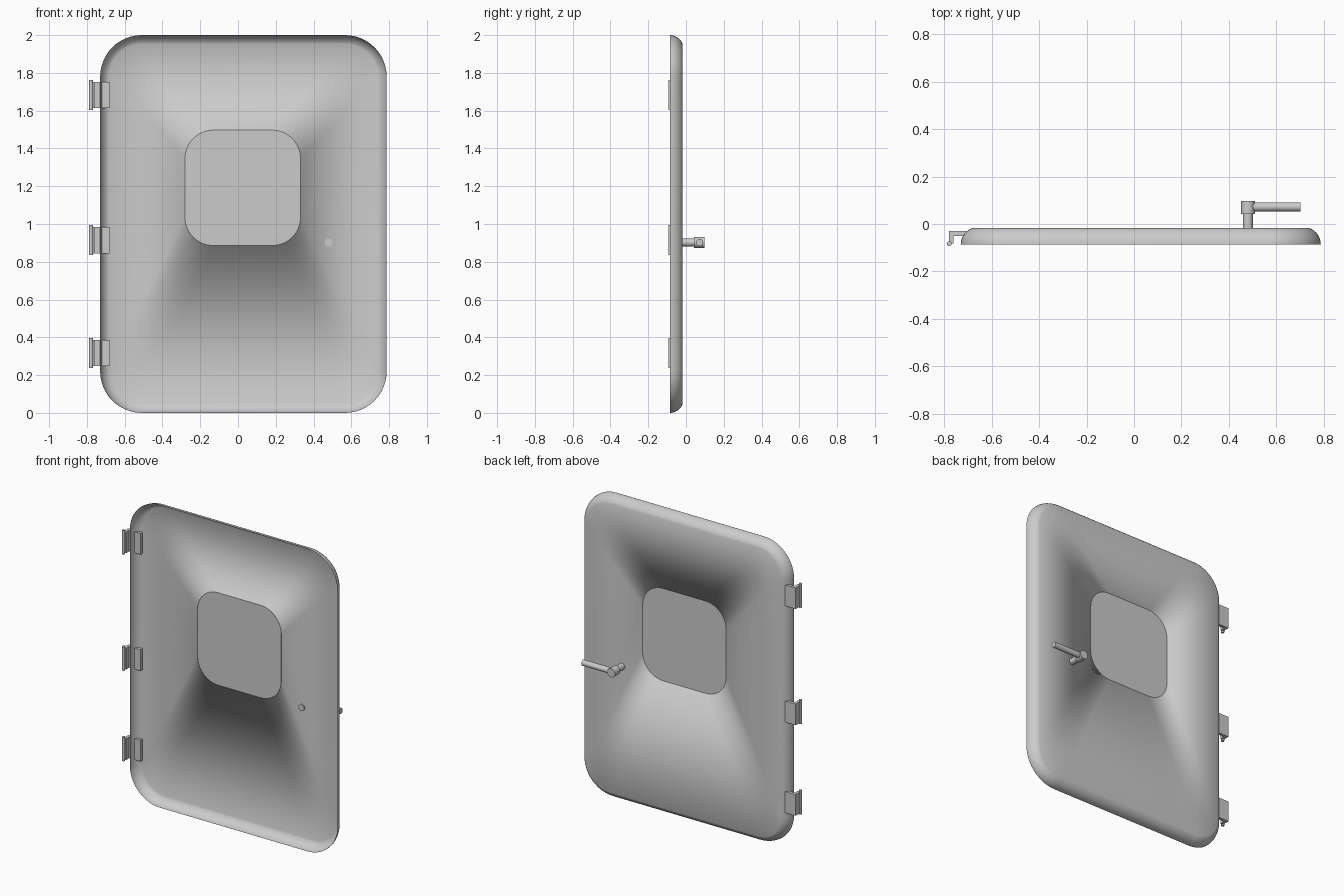
import bpy, bmesh, math
from mathutils import Vector

if "Cube" in bpy.data.objects:
    bpy.data.objects.remove(bpy.data.objects["Cube"])

metal = bpy.data.materials.new("grey metal")
metal.diffuse_color = (0.6, 0.6, 0.6, 1)
metal.use_nodes = True
metal.node_tree.nodes["Principled BSDF"].inputs["Base Color"].default_value = metal.diffuse_color


def rounded_rect(x0, x1, z0, z1, r, y, n=12):
    """Loop of points in the xz plane, counter-clockwise seen from the front."""
    pts = []
    corners = [(x1 - r, z0 + r, -90), (x1 - r, z1 - r, 0),
               (x0 + r, z1 - r, 90), (x0 + r, z0 + r, 180)]
    for cx, cz, a0 in corners:
        for i in range(n + 1):
            a = math.radians(a0 + 90 * i / n)
            pts.append((cx + r * math.cos(a), y, cz + r * math.sin(a)))
    return pts


def sheet(name, loops, cap=False, smooth=True):
    """Bridge successive loops; outward side faces the back (+y)."""
    bm = bmesh.new()
    rings = [[bm.verts.new(p) for p in loop] for loop in loops]
    for a, b in zip(rings, rings[1:]):
        for i in range(len(a)):
            j = (i + 1) % len(a)
            bm.faces.new((a[i], b[i], b[j], a[j]))
    if cap:
        bm.faces.new(list(reversed(rings[-1])))
    for f in bm.faces:
        f.smooth = smooth
    me = bpy.data.meshes.new(name)
    bm.to_mesh(me)
    bm.free()
    ob = bpy.data.objects.new(name, me)
    bpy.context.collection.objects.link(ob)
    me.materials.append(metal)
    return ob


def rod(name, p, q, r, sides=24):
    p, q = Vector(p), Vector(q)
    bpy.ops.mesh.primitive_cylinder_add(vertices=sides, radius=r, depth=(q - p).length,
                                        location=(p + q) / 2)
    ob = bpy.context.object
    ob.name = name
    ob.rotation_euler = (q - p).to_track_quat('Z', 'Y').to_euler()
    ob.data.materials.append(metal)
    bpy.ops.object.shade_smooth_by_angle(angle=math.radians(40))
    return ob


# Door shell: dished edge curving in to a flat back with a window opening
X0, X1, Y0 = -0.73, 0.787, -0.086
R, SWEEP = 0.073, math.radians(69)
loops = []
for k in range(9):
    t = SWEEP * k / 8
    inset = R * (1 - math.cos(t))
    loops.append(rounded_rect(X0 + inset, X1 - inset, inset, 2 - inset,
                              0.22 - inset, Y0 + R * math.sin(t)))
back = Y0 + R * math.sin(SWEEP)
WIN = (-0.281, 0.331, 0.886, 1.497, 0.15)
loops.append(rounded_rect(*WIN, back))
loops.append(rounded_rect(*WIN, back - 0.004))   # small lip round the window
sheet("door_shell", loops)

# Window pane
sheet("window_pane", [rounded_rect(*WIN, back - 0.002)], cap=True, smooth=False)

# Handle
HX, HZ = 0.48, 0.902
rod("handle_shaft", (HX, -0.025, HZ), (HX, 0.06, HZ), 0.021)
rod("handle_hub", (HX, 0.043, HZ), (HX, 0.097, HZ), 0.029)
rod("handle_bar", (HX, 0.072, HZ), (0.702, 0.072, HZ), 0.019)

# Hinges: L-shaped bracket plus pin
L_PROFILE = [(-0.78, -0.083), (-0.76, -0.083), (-0.76, -0.05),
             (-0.677, -0.05), (-0.677, -0.03), (-0.78, -0.03)]
for n, z in enumerate((1.683, 0.915, 0.317)):
    bm = bmesh.new()
    f = bm.faces.new([bm.verts.new((x, y, z - 0.07)) for x, y in L_PROFILE])
    ext = bmesh.ops.extrude_face_region(bm, geom=[f])
    bmesh.ops.translate(bm, vec=(0, 0, 0.14),
                        verts=[g for g in ext["geom"] if isinstance(g, bmesh.types.BMVert)])
    bmesh.ops.recalc_face_normals(bm, faces=bm.faces)
    me = bpy.data.meshes.new(f"hinge_bracket_{n + 1}")
    bm.to_mesh(me)
    bm.free()
    me.materials.append(metal)
    bpy.context.collection.objects.link(bpy.data.objects.new(me.name, me))
    rod(f"hinge_pin_{n + 1}", (-0.778, -0.083, z - 0.079), (-0.778, -0.083, z + 0.079), 0.01, 16)
